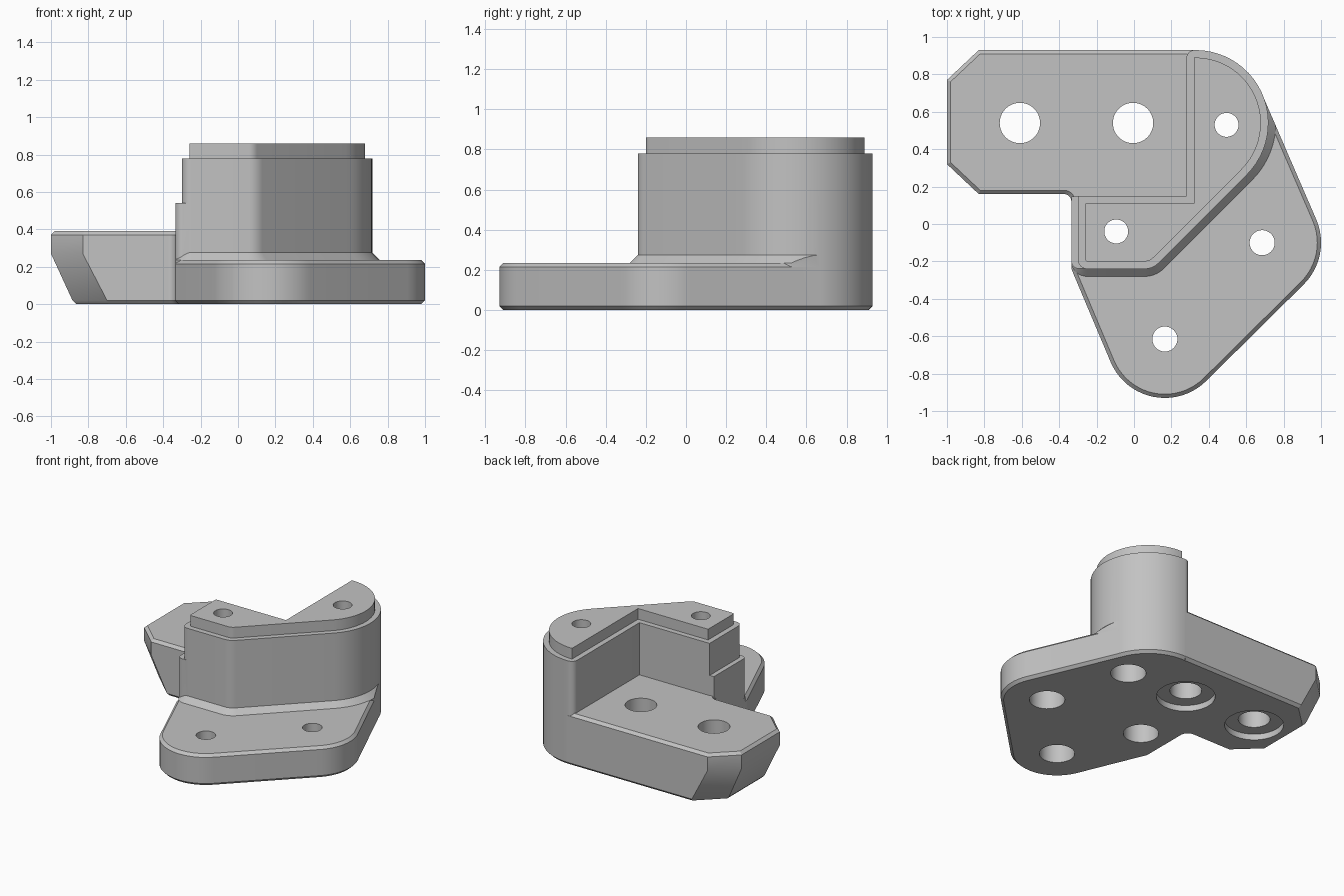
import bpy, bmesh
from math import pi, sin, cos, tan
from mathutils import Vector
from mathutils.geometry import convex_hull_2d

if "Cube" in bpy.data.objects:
    bpy.data.objects.remove(bpy.data.objects["Cube"], do_unlink=True)

grey = bpy.data.materials.new("matte_grey")
grey.use_nodes = True
grey.diffuse_color = (0.54, 0.54, 0.54, 1)
grey.node_tree.nodes["Principled BSDF"].inputs["Base Color"].default_value = grey.diffuse_color


def circle(x, y, r, n=64):
    return [Vector((x + r * cos(2 * pi * i / n), y + r * sin(2 * pi * i / n))) for i in range(n)]


def rounded(corners):
    """Counter-clockwise outline from (x, y, corner radius)."""
    out = []
    for i, (x, y, r) in enumerate(corners):
        p = Vector((x, y))
        if r == 0:
            out.append(p)
            continue
        a = (Vector(corners[i - 1][:2]) - p).normalized()
        b = (Vector(corners[(i + 1) % len(corners)][:2]) - p).normalized()
        half = a.angle(b) / 2
        centre = p + (a + b).normalized() * (r / sin(half))
        start = p + a * (r / tan(half)) - centre
        end = p + b * (r / tan(half)) - centre
        turn = start.angle(end)
        steps = max(4, int(turn / 0.1))
        for k in range(steps + 1):
            t = turn * k / steps
            out.append(centre + (start * sin(turn - t) + end * sin(t)) / sin(turn))
    return out


def offset(outline, d):
    """Grow (d > 0) or shrink (d < 0) an outline with mitred corners."""
    out = []
    for i, p in enumerate(outline):
        u = (p - outline[i - 1]).normalized()
        v = (outline[(i + 1) % len(outline)] - p).normalized()
        n1, n2 = Vector((u.y, -u.x)), Vector((v.y, -v.x))
        out.append(p + (n1 + n2) * (d / (1 + n1.dot(n2))))
    return out


def loft(name, sections):
    """Solid through a stack of (outline, height) sections."""
    bm = bmesh.new()
    rings = [[bm.verts.new((p.x, p.y, z)) for p in outline] for outline, z in sections]
    n = len(rings[0])
    for low, high in zip(rings, rings[1:]):
        for i in range(n):
            j = (i + 1) % n
            bm.faces.new((low[i], low[j], high[j], high[i]))
    bm.faces.new(rings[0][::-1])
    bm.faces.new(rings[-1])
    bmesh.ops.recalc_face_normals(bm, faces=bm.faces)
    mesh = bpy.data.meshes.new(name)
    bm.to_mesh(mesh)
    bm.free()
    mesh.materials.append(grey)
    obj = bpy.data.objects.new(name, mesh)
    bpy.context.collection.objects.link(obj)
    return obj


def combine(target, tool, operation):
    mod = target.modifiers.new(operation, "BOOLEAN")
    mod.operation, mod.solver, mod.object = operation, "EXACT", tool
    bpy.context.view_layer.objects.active = target
    bpy.ops.object.modifier_apply(modifier=mod.name)
    bpy.data.objects.remove(tool, do_unlink=True)


EDGE = 0.02  # small chamfer on the outer edges

# Tower with an L-shaped plan, stepped in at the top
plan = rounded([(-0.3, 0.15, 0), (-0.3, -0.24, 0.05), (0.1, -0.24, 0.1), (1.27, 0.93, 0.39),
                (0.28, 0.93, 0.045), (0.28, 0.15, 0)])
lip = offset(plan, -0.04)
body = loft("bracket_body", [(offset(plan, -EDGE), 0), (plan, EDGE), (plan, 0.78),
                             (lip, 0.78), (lip, 0.86)])

# Low front flange, wrapped around its two bolt holes and the tower
points = (circle(0.165, -0.615, 0.315) + circle(0.685, -0.1, 0.315) + circle(0.328, 0.54, 0.389)
          + circle(-0.285, -0.23, 0.05) + [Vector((-0.335, 0.12))])
hull = [points[i] for i in convex_hull_2d(points)]
if sum(a.cross(b) for a, b in zip(hull, hull[1:] + hull[:1])) < 0:
    hull.reverse()
flange = loft("front_flange", [(offset(hull, -EDGE), 0), (hull, EDGE),
                               (hull, 0.215), (offset(hull, -EDGE), 0.235)])

# Sloped foot around the tower, trimmed to the flange
foot = loft("tower_foot", [(offset(plan, 0.04), 0.1), (offset(plan, 0.04), 0.235),
                           (offset(plan, -0.005), 0.28)])
combine(foot, loft("foot_trim", [(hull, 0.05), (hull, 0.5)]), "INTERSECT")

# Shoulder step on the side of the tower
shoulder_plan = rounded([(-0.335, 0.148, 0), (-0.335, -0.239, 0.04), (-0.2, -0.239, 0), (-0.2, 0.148, 0)])
shoulder = loft("side_shoulder", [(shoulder_plan, 0.1), (shoulder_plan, 0.54)])


# Side arm with cut corners and an undercut end
def arm_plan(s):
    x, cut, dy = -1 + s, -0.83 + 1.13 * s, 0.16 + 0.13 * s
    return rounded([(x, 0.93 - dy, 0), (x, 0.16 + dy, 0), (cut, 0.16, 0), (-0.335, 0.16, 0.04),
                    (-0.335, 0.05, 0), (0.328, 0.05, 0), (0.328, 0.93, 0), (cut, 0.93, 0)])


top, bottom = arm_plan(0), arm_plan(0.115)
arm = loft("side_arm", [(offset(bottom, -EDGE), 0), (bottom, EDGE), (top, 0.27),
                        (top, 0.37), (offset(top, -EDGE), 0.39)])

for part in (flange, foot, shoulder, arm):
    combine(body, part, "UNION")

# Bolt holes, counterbored from below: x, y, radius, bore radius, bore depth
for x, y, r, bore, depth in ((-0.61, 0.54, 0.108, 0.2, 0.045), (-0.005, 0.54, 0.108, 0.2, 0.045),
                             (0.165, -0.615, 0.067, 0.12, 0.15), (0.685, -0.1, 0.067, 0.12, 0.15),
                             (-0.095, -0.04, 0.064, 0.12, 0.6), (0.495, 0.53, 0.064, 0.12, 0.6)):
    wide, narrow = circle(x, y, bore, 48), circle(x, y, r, 48)
    combine(body, loft("bolt_hole", [(wide, -0.1), (wide, depth), (narrow, depth), (narrow, 1)]),
            "DIFFERENCE")

bpy.ops.object.select_all(action="DESELECT")
body.select_set(True)
bpy.context.view_layer.objects.active = body
bpy.ops.object.shade_smooth_by_angle(angle=pi / 6)
